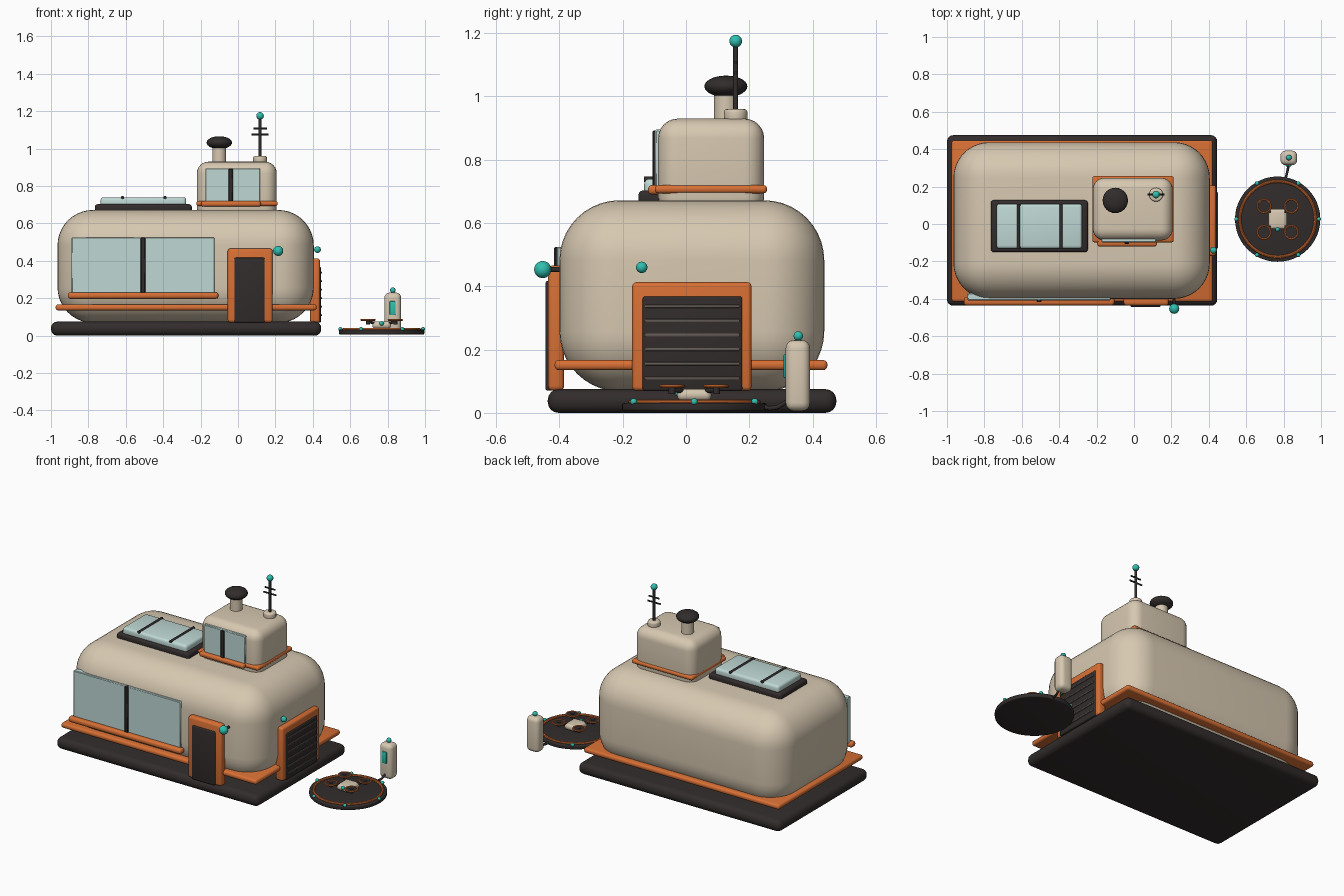
import bpy, bmesh, math
from mathutils import Vector

if "Cube" in bpy.data.objects:
    bpy.data.objects.remove(bpy.data.objects["Cube"])


def material(name, r, g, b):
    m = bpy.data.materials.new(name)
    m.diffuse_color = (r, g, b, 1)
    m.use_nodes = True
    m.node_tree.nodes["Principled BSDF"].inputs["Base Color"].default_value = m.diffuse_color
    return m


BEIGE = material("warm beige", 0.68, 0.58, 0.44)
ORANGE = material("burnt orange", 0.68, 0.16, 0.035)
DARK = material("charcoal", 0.032, 0.025, 0.025)
GLASS = material("pale glass", 0.52, 0.69, 0.66)
TEAL = material("teal light", 0.03, 0.52, 0.43)
GREY = material("warm grey", 0.12, 0.10, 0.085)


def finish(name, bm, mat):
    me = bpy.data.meshes.new(name)
    bmesh.ops.recalc_face_normals(bm, faces=bm.faces)
    bm.to_mesh(me)
    bm.free()
    me.materials.append(mat)
    ob = bpy.data.objects.new(name, me)
    bpy.context.collection.objects.link(ob)
    bpy.ops.object.select_all(action='DESELECT')
    ob.select_set(True)
    bpy.context.view_layer.objects.active = ob
    bpy.ops.object.shade_smooth_by_angle(angle=math.radians(40))
    return ob


def box(name, x, y, z, mat, bevel=0.0, seg=3):
    """Rounded box from (min, max) pairs."""
    bm = bmesh.new()
    bmesh.ops.create_cube(bm, size=1)
    for v in bm.verts:
        v.co = [r[0] if c < 0 else r[1] for c, r in zip(v.co, (x, y, z))]
    if bevel:
        bmesh.ops.bevel(bm, geom=bm.edges[:], offset=bevel, segments=seg,
                        profile=0.5, affect='EDGES', clamp_overlap=True)
    return finish(name, bm, mat)


def rod(name, a, b, r, mat, sides=20, bevel=0.0):
    """Cylinder between two points."""
    a, b = Vector(a), Vector(b)
    bm = bmesh.new()
    bmesh.ops.create_cone(bm, cap_ends=True, segments=sides, radius1=r,
                          radius2=r, depth=(b - a).length)
    if bevel:
        rim = [e for e in bm.edges if abs(e.verts[0].co.z - e.verts[1].co.z) < 1e-5]
        bmesh.ops.bevel(bm, geom=rim, offset=bevel, segments=3, profile=0.5,
                        affect='EDGES')
    turn = (b - a).to_track_quat('Z', 'Y')
    for v in bm.verts:
        v.co = turn @ v.co + (a + b) / 2
    return finish(name, bm, mat)


def ball(name, c, r, mat, squash=1.0):
    bm = bmesh.new()
    bmesh.ops.create_uvsphere(bm, u_segments=24, v_segments=14, radius=r)
    for v in bm.verts:
        v.co = (v.co.x + c[0], v.co.y + c[1], v.co.z * squash + c[2])
    return finish(name, bm, mat)


def ring(name, c, r, t, mat, n=48):
    bm = bmesh.new()
    m = 8
    vs = [[bm.verts.new((c[0] + (r + t * math.cos(b)) * math.cos(a),
                         c[1] + (r + t * math.cos(b)) * math.sin(a),
                         c[2] + t * math.sin(b)))
           for b in (math.tau * j / m for j in range(m))]
          for a in (math.tau * i / n for i in range(n))]
    for i in range(n):
        for j in range(m):
            k, l = (i + 1) % n, (j + 1) % m
            bm.faces.new((vs[i][j], vs[k][j], vs[k][l], vs[i][l]))
    return finish(name, bm, mat)


# Main cabin on its plinth
box("plinth", (-1, 0.445), (-0.437, 0.475), (0, 0.075), DARK, 0.034, 4)
box("cabin_body", (-0.965, 0.405), (-0.4, 0.437), (0.068, 0.672), BEIGE, 0.19, 10)
box("cabin_belt", (-0.975, 0.42), (-0.415, 0.447), (0.135, 0.167), ORANGE, 0.013)

# Wide front window
box("front_window", (-0.89, -0.125), (-0.408, -0.37), (0.225, 0.525), GLASS, 0.004, 1)
box("front_window_bar", (-0.52, -0.495), (-0.417, -0.38), (0.225, 0.525), DARK, 0.004, 1)
box("front_window_sill", (-0.91, -0.105), (-0.435, -0.39), (0.197, 0.232), ORANGE, 0.014)

# Front door with lamp
box("door_frame", (-0.055, 0.185), (-0.436, -0.385), (0.07, 0.466), ORANGE, 0.015)
box("door_panel", (-0.02, 0.143), (-0.444, -0.42), (0.07, 0.417), DARK, 0.007)
ball("door_lamp", (0.215, -0.453, 0.453), 0.027, TEAL)
rod("door_lamp_stem", (0.215, -0.45, 0.453), (0.215, -0.38, 0.453), 0.008, DARK)

# Side shutter with slats and lamp
box("shutter_frame", (0.385, 0.438), (-0.17, 0.207), (0.07, 0.413), ORANGE, 0.013)
box("shutter_panel", (0.41, 0.444), (-0.137, 0.178), (0.07, 0.368), DARK, 0.007)
for i in range(6):
    z = 0.337 - i * 0.0454
    box("shutter_slat", (0.43, 0.449), (-0.13, 0.17), (z - 0.005, z + 0.005), GREY, 0.003, 2)
ball("shutter_lamp", (0.425, -0.14, 0.46), 0.018, TEAL)

# Roof skylight
box("skylight_frame", (-0.765, -0.247), (-0.15, 0.127), (0.655, 0.703), DARK, 0.014)
box("skylight_glass", (-0.735, -0.277), (-0.132, 0.108), (0.68, 0.74), GLASS, 0.016)
for x in (-0.617, -0.39):
    rod("skylight_bar", (x, -0.132, 0.738), (x, 0.108, 0.738), 0.009, DARK, 12)

# Roof tower
box("tower_body", (-0.22, 0.207), (-0.088, 0.247), (0.62, 0.93), BEIGE, 0.062, 6)
box("tower_belt", (-0.222, 0.212), (-0.098, 0.256), (0.694, 0.72), ORANGE, 0.011)
box("tower_window", (-0.175, 0.118), (-0.098, -0.07), (0.715, 0.895), GLASS, 0.004, 1)
box("tower_window_bar", (-0.052, -0.027), (-0.106, -0.075), (0.715, 0.893), DARK, 0.004, 1)
box("tower_window_sill", (-0.197, 0.122), (-0.12, -0.08), (0.69, 0.72), ORANGE, 0.012)

# Chimney vent
rod("vent_pipe", (-0.1, 0.126, 0.91), (-0.1, 0.126, 1.02), 0.037, BEIGE, 28)
ball("vent_cap", (-0.1, 0.126, 1.032), 0.068, DARK, 0.5)

# Antenna
rod("antenna_foot", (0.118, 0.157, 0.92), (0.118, 0.157, 0.96), 0.037, BEIGE, 28, 0.009)
rod("antenna_mast", (0.118, 0.157, 0.95), (0.118, 0.157, 1.165), 0.008, DARK, 12)
for z, w in ((1.075, 0.045), (1.108, 0.036)):
    rod("antenna_crossbar", (0.118 - w, 0.157, z), (0.118 + w, 0.157, z), 0.005, DARK, 10)
ball("antenna_tip", (0.118, 0.157, 1.175), 0.02, TEAL)

# Landing pad with edge lights
PX, PY = 0.768, 0.026
rod("landing_pad", (PX, PY, 0.006), (PX, PY, 0.032), 0.228, DARK, 48, 0.006)
ring("landing_pad_ring", (PX, PY, 0.034), 0.202, 0.008, ORANGE)
for i in range(6):
    a = i * math.tau / 6
    ball("landing_pad_light", (PX + 0.221 * math.cos(a), PY + 0.221 * math.sin(a), 0.035),
         0.011, TEAL)

# Small four-rotor drone
box("drone_body", (PX - 0.05, PX + 0.05), (PY - 0.054, PY + 0.054), (0.038, 0.076), BEIGE, 0.017, 4)
ball("drone_eye", (PX, PY - 0.054, 0.066), 0.012, TEAL)
for sx in (-1, 1):
    for sy in (-1, 1):
        x, y = PX + sx * 0.073, PY + sy * 0.07
        rod("drone_arm", (PX + sx * 0.025, PY + sy * 0.025, 0.068), (x, y, 0.072), 0.007, DARK, 10)
        rod("drone_motor", (x, y, 0.06), (x, y, 0.088), 0.011, DARK, 14)
        rod("drone_rotor", (x, y, 0.081), (x, y, 0.085), 0.034, DARK, 24)
        ring("drone_rotor_guard", (x, y, 0.084), 0.036, 0.005, ORANGE, 28)

# Charging post with cable
box("post_body", (0.783, 0.872), (0.315, 0.392), (0.006, 0.23), BEIGE, 0.026, 4)
box("post_screen", (0.811, 0.842), (0.308, 0.33), (0.11, 0.185), TEAL, 0.004, 2)
ball("post_lamp", (0.828, 0.355, 0.243), 0.015, TEAL)
path = [(0.828, 0.325, 0.04), (0.822, 0.29, 0.018), (0.815, 0.26, 0.014), (0.805, 0.225, 0.03)]
for a, b in zip(path, path[1:]):
    rod("post_cable", a, b, 0.007, DARK, 10)
